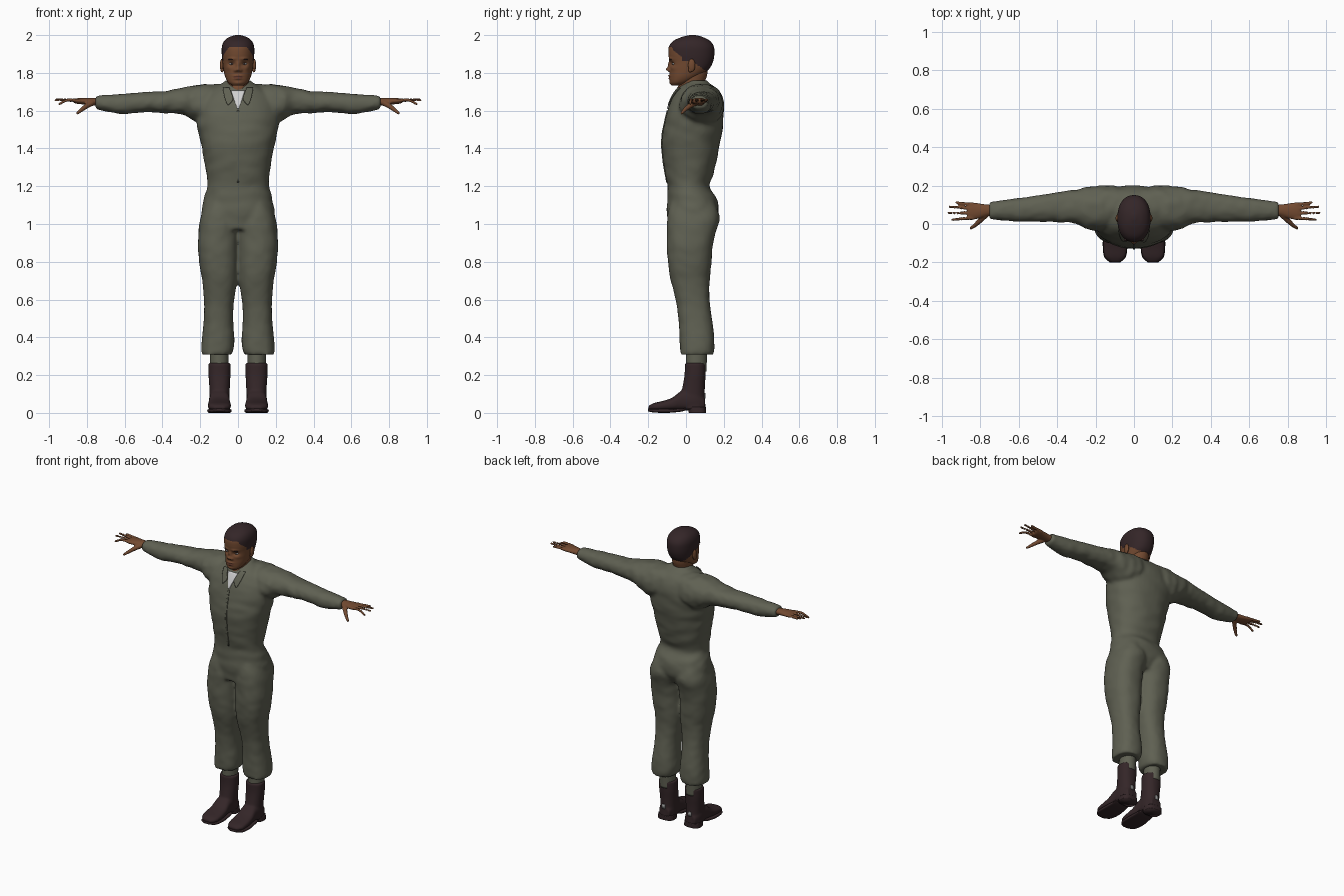
import bpy, bmesh, math
from mathutils import Vector, noise

if "Cube" in bpy.data.objects:
    bpy.data.objects.remove(bpy.data.objects["Cube"])


def material(name, r, g, b):
    m = bpy.data.materials.new(name)
    m.use_nodes = True
    m.diffuse_color = (r, g, b, 1)
    bsdf = m.node_tree.nodes["Principled BSDF"]
    bsdf.inputs["Base Color"].default_value = (r, g, b, 1)
    bsdf.inputs["Roughness"].default_value = 0.9
    return m


CLOTH = material("olive cloth", .115, .118, .085)
DARK = material("dark brown", .034, .019, .021)
SKIN = material("brown skin", .17, .068, .03)
LIP = material("lip brown", .12, .042, .026)
WHITE = material("white cotton", .62, .62, .62)
GREY = material("grey tab", .3, .3, .3)


def finish(name, bm, mats, voxel=0, smooth=0, mirror=False):
    bmesh.ops.recalc_face_normals(bm, faces=bm.faces)
    for f in bm.faces:
        f.smooth = True
    mesh = bpy.data.meshes.new(name)
    bm.to_mesh(mesh)
    bm.free()
    ob = bpy.data.objects.new(name, mesh)
    bpy.context.collection.objects.link(ob)
    for m in mats:
        mesh.materials.append(m)
    if mirror:
        ob.modifiers.new("mirror", 'MIRROR').use_clip = False
    if voxel:
        r = ob.modifiers.new("fuse", 'REMESH')
        r.mode, r.voxel_size, r.use_smooth_shade = 'VOXEL', voxel, True
    if smooth:
        s = ob.modifiers.new("soften", 'SMOOTH')
        s.factor, s.iterations = .5, smooth
    return ob


def spline(rings, steps):
    """Catmull-Rom through the rings."""
    out = []
    for i in range(len(rings) - 1):
        a, b, c, d = (rings[min(max(j, 0), len(rings) - 1)] for j in range(i - 1, i + 3))
        for k in range(steps):
            t = k / steps
            out.append([q + .5 * t * (r - p + t * (2*p - 5*q + 4*r - s + t * (3*(q - r) + s - p)))
                        for p, q, r, s in zip(a, b, c, d)])
    return out + [list(rings[-1])]


def loft(bm, axis, rings, steps=6, segs=40, power=1.0, crease=0, both=False):
    """Rings are (position, low, high, low, high) along the axis."""
    order = {'x': (1, 2, 0), 'y': (0, 2, 1), 'z': (0, 1, 2)}[axis]
    for side in (1, -1) if both else (1,):
        loops = []
        for t, a, b, c, d in spline(rings, steps):
            loop = []
            for k in range(segs):
                ang = math.tau * k / segs
                u, v = (math.copysign(abs(w) ** power, w) for w in (math.cos(ang), math.sin(ang)))
                g = 1 + crease * noise.noise(Vector((u * 2, v * 2 + t * 9, t * 22)))
                p = [0, 0, 0]
                vals = ((a + b) / 2 + (b - a) / 2 * u * g, (c + d) / 2 + (d - c) / 2 * v * g, t)
                for o, val in zip(order, vals):
                    p[o] = val
                loop.append(bm.verts.new((p[0] * side, p[1], p[2])))
            loops.append(loop)
        for l, m in zip(loops, loops[1:]):
            for k in range(segs):
                n = (k + 1) % segs
                bm.faces.new((l[k], l[n], m[n], m[k]))
        bm.faces.new(loops[0])
        bm.faces.new(loops[-1])


# Coverall: trunk, seat, sleeves and trouser legs fused into one skin
bm = bmesh.new()
loft(bm, 'z', [(.97, -.13, .13, -.09, .13), (1.05, -.19, .19, -.1, .17), (1.13, -.182, .182, -.1, .165),
               (1.2, -.163, .163, -.097, .125), (1.28, -.17, .17, -.112, .15), (1.4, -.19, .19, -.127, .175),
               (1.5, -.213, .213, -.12, .192), (1.6, -.22, .22, -.098, .2), (1.67, -.19, .19, -.07, .19),
               (1.72, -.13, .13, -.04, .16), (1.745, -.08, .08, -.01, .12)], power=.88, crease=.035)
loft(bm, 'z', [(1.68, -.09, .09, -.02, .14), (1.73, -.08, .08, -.025, .125), (1.76, -.07, .07, .005, .115)])
loft(bm, 'x', [(.05, .0, .19, 1.55, 1.74), (.15, -.03, .2, 1.52, 1.74), (.23, -.03, .195, 1.545, 1.733),
               (.3, .0, .18, 1.58, 1.72), (.4, .01, .165, 1.588, 1.703), (.5, .012, .15, 1.592, 1.698),
               (.6, .012, .135, 1.582, 1.69), (.68, .018, .125, 1.592, 1.685), (.755, .024, .115, 1.61, 1.677)],
     power=.92, crease=.08, both=True)
loft(bm, 'z', [(1.12, .01, .17, -.08, .15), (1.03, -.005, .2, -.1, .178), (.95, -.002, .209, -.1, .155),
               (.87, .0, .212, -.1, .14), (.78, .0, .203, -.093, .133), (.7, .004, .189, -.08, .125),
               (.6, .02, .18, -.055, .125), (.5, .026, .181, -.04, .137), (.4, .02, .19, -.034, .15),
               (.34, .022, .194, -.032, .15), (.308, .034, .192, -.03, .145)],
     power=.85, crease=.03, both=True)
coverall = finish("coverall", bm, [CLOTH], voxel=.011, smooth=4)

# Inner cuffs between trousers and boots
bm = bmesh.new()
loft(bm, 'z', [(.22, .05, .148, .0, .108), (.32, .05, .148, .0, .112)], both=True)
finish("inner_cuffs", bm, [CLOTH])


def chest_plate(name, mat, outline, thick, mirror):
    """Strip draped on the chest; outline rows are (z, x_low, x_high)."""
    bm = bmesh.new()
    rows = [[bm.verts.new((a + (b - a) * k / 8, -.3, z)) for k in range(9)]
            for z, a, b in spline(outline, 5)]
    for l, m in zip(rows, rows[1:]):
        for k in range(8):
            bm.faces.new((l[k], l[k + 1], m[k + 1], m[k]))
    ob = finish(name, bm, [mat], mirror=mirror)
    w = ob.modifiers.new("drape", 'SHRINKWRAP')
    w.target, w.wrap_method, w.offset = coverall, 'PROJECT', thick
    w.use_project_y = w.use_positive_direction = True
    s = ob.modifiers.new("thickness", 'SOLIDIFY')
    s.thickness, s.offset = .005, 0


chest_plate("undershirt", WHITE, [(1.61, -.003, .003), (1.65, -.018, .018), (1.705, -.036, .036)], .004, False)
chest_plate("collar_flaps", CLOTH, [(1.63, .05, .056), (1.66, .026, .068), (1.69, .034, .075),
                                    (1.72, .045, .08)], .008, True)
chest_plate("front_zip", CLOTH, [(1.22, -.005, .005), (1.4, -.005, .005), (1.6, -.005, .005)], .002, False)

# Head: one dense loft, with the face pushed in and out by soft bumps
bm = bmesh.new()
loft(bm, 'z', [(1.733, -.03, .03, -.075, -.02), (1.75, -.052, .052, -.084, .02), (1.78, -.068, .068, -.086, .075),
               (1.82, -.077, .077, -.086, .122), (1.86, -.082, .082, -.087, .143), (1.9, -.086, .086, -.093, .15),
               (1.94, -.085, .085, -.09, .147), (1.97, -.072, .072, -.066, .126), (1.99, -.046, .046, -.022, .088),
               (2.0, -.012, .012, .02, .05)], steps=10, segs=112, power=.9)
BUMPS = [(0, 1.84, .009, .02, .01), (0, 1.818, .012, .01, .018), (.015, 1.813, .008, .008, .009),
         (.034, 1.848, .016, .011, -.013), (.032, 1.874, .022, .008, .006), (0, 1.784, .022, .005, .009),
         (0, 1.77, .02, .006, .008), (0, 1.745, .02, .01, .005), (.05, 1.825, .014, .012, .004)]
for v in bm.verts:
    if v.co.y < 0:
        x, z = v.co.x, v.co.z
        v.co.y -= sum(h * math.exp(-((abs(x) - bx) / sx) ** 2 - ((z - bz) / sz) ** 2)
                      for bx, bz, sx, sz, h in BUMPS)
for f in bm.faces:
    c = f.calc_center_median()
    if c.y < -.02:
        line = 1.935 - max(0, abs(c.x) - .05) * 1.6
    elif c.y < .035:
        line = 1.862
    else:
        line = 1.862 - (c.y - .035) * .75
    if c.z > line:
        f.material_index = 1
        f.normal_update()
    elif c.y < -.06 and abs(c.x) < .026 and abs(c.z - 1.777) < .011 - abs(c.x) * .28:
        f.material_index = 2
finish("head", bm, [SKIN, DARK, LIP])

# Neck
bm = bmesh.new()
loft(bm, 'z', [(1.66, -.06, .06, -.04, .1), (1.71, -.058, .058, -.047, .1), (1.75, -.058, .058, -.035, .1),
               (1.79, -.06, .06, -.035, .112), (1.83, -.06, .06, -.03, .115)])
finish("neck", bm, [SKIN])


def balls(name, mat, spots):
    """Mirrored ellipsoids given as centre and radii."""
    bm = bmesh.new()
    for centre, radii in spots:
        made = bmesh.ops.create_uvsphere(bm, u_segments=20, v_segments=12, radius=1)["verts"]
        bmesh.ops.scale(bm, verts=made, vec=radii)
        bmesh.ops.translate(bm, verts=made, vec=centre)
    finish(name, bm, [mat], mirror=True)


balls("ears", SKIN, [((.086, .03, 1.84), (.01, .019, .034)), ((.084, .022, 1.815), (.008, .01, .012))])
balls("eyes", WHITE, [((.034, -.064, 1.848), (.013, .01, .0055))])
balls("irises", DARK, [((.034, -.071, 1.848), (.005, .004, .005))])
balls("eyebrows", DARK, [((.035, -.082, 1.871), (.018, .007, .003))])

# Hands: palm, four fingers and a thumb fused together
bm = bmesh.new()
loft(bm, 'x', [(.73, .045, .1, 1.625, 1.665), (.77, .04, .102, 1.628, 1.668), (.81, .028, .108, 1.632, 1.668),
               (.85, .022, .112, 1.636, 1.666), (.868, .026, .108, 1.64, 1.662)])


def finger(points, r0, r1):
    path = spline(points, 4)
    for i, p in enumerate(path):
        r = r0 + (r1 - r0) * i / (len(path) - 1)
        made = bmesh.ops.create_icosphere(bm, subdivisions=2, radius=r)["verts"]
        bmesh.ops.translate(bm, verts=made, vec=p)


for y0, y1, tip, z in ((.102, .112, .925, 1.656), (.08, .09, .96, 1.66), (.056, .058, .965, 1.655), (.032, .022, .945, 1.636)):
    finger([(.84, y0, 1.652), (.9, (y0 + y1) / 2, 1.656), (tip, y1, z)], .0115, .0075)
finger([(.775, .045, 1.64), (.805, .015, 1.622), (.83, -.008, 1.603), (.85, -.022, 1.587)], .017, .008)
finish("hands", bm, [SKIN], voxel=.0045, smooth=5, mirror=True)

# Boots: shaft and foot fused, then a separate sole and heel
bm = bmesh.new()
loft(bm, 'z', [(.02, .045, .152, -.02, .105), (.08, .045, .15, -.03, .1), (.14, .043, .152, -.018, .1),
               (.2, .04, .156, -.008, .104), (.265, .039, .157, -.006, .106)], power=.9)
loft(bm, 'y', [(.1, .06, .135, .012, .08), (.05, .046, .152, .012, .12), (-.02, .045, .152, .012, .118),
               (-.07, .04, .157, .012, .082), (-.12, .037, .16, .012, .064), (-.17, .044, .154, .012, .052),
               (-.198, .07, .125, .016, .038)], power=.75)
finish("boots", bm, [DARK], voxel=.007, smooth=4, mirror=True)
bm = bmesh.new()
loft(bm, 'y', [(-.2, .072, .126, .008, .022), (-.17, .042, .156, .002, .022), (-.1, .034, .163, 0, .022),
               (-.03, .04, .156, .006, .024), (.0, .042, .154, .014, .026)], power=.5)
loft(bm, 'z', [(0, .042, .156, .015, .106), (.03, .044, .154, .01, .106)], power=.7)
finish("soles", bm, [DARK], mirror=True)

# Grey tabs on the boot heels
bm = bmesh.new()
loft(bm, 'y', [(.098, .086, .112, .075, .105), (.104, .086, .112, .075, .105)], power=.5)
finish("heel_tabs", bm, [GREY], mirror=True)
